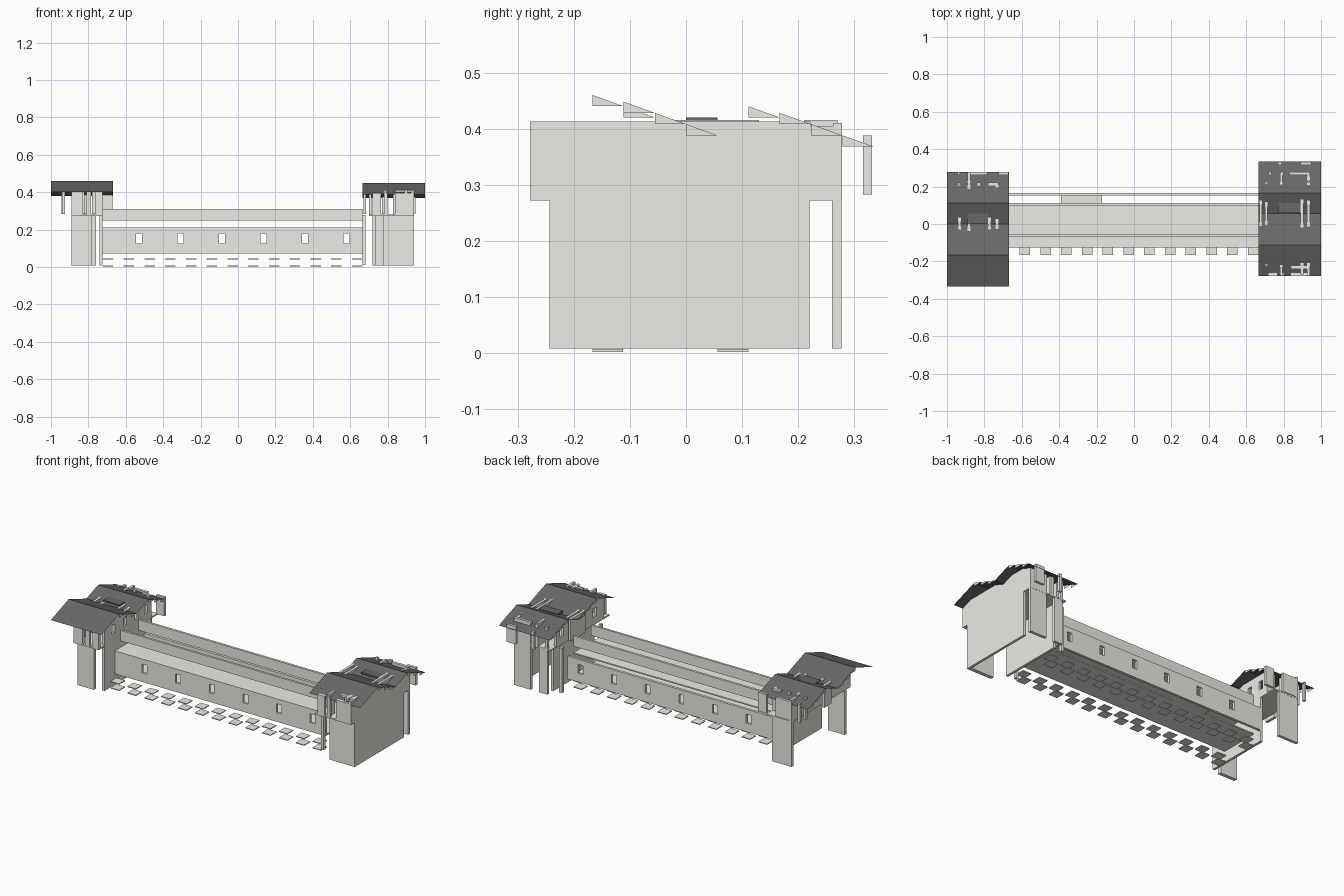
import bpy, bmesh

def material(name, colour):
    m = bpy.data.materials.new(name)
    m.diffuse_color = (*colour, 1)
    return m

STONE = material("pale_stone", (0.85, 0.83, 0.79))
SLATE = material("dark_slate", (0.14, 0.14, 0.14))

def add(name, me, mat):
    ob = bpy.data.objects.new(name, me)
    ob.data.materials.append(mat)
    bpy.context.collection.objects.link(ob)
    return ob

def mesh(name, verts, faces, mat):
    me = bpy.data.meshes.new(name)
    me.from_pydata(verts, [], faces)
    return add(name, me, mat)

def boxes(name, specs, mat=STONE):
    """One object from several (x0, x1, y0, y1, z0, z1) boxes."""
    bm = bmesh.new()
    for x0, x1, y0, y1, z0, z1 in specs:
        for v in bmesh.ops.create_cube(bm, size=1)["verts"]:
            v.co = (x1 if v.co.x > 0 else x0, y1 if v.co.y > 0 else y0, z1 if v.co.z > 0 else z0)
    me = bpy.data.meshes.new(name)
    bm.to_mesh(me)
    bm.free()
    return add(name, me, mat)

def windowed(a0, a1, z0, z1, centres, half, s0, s1):
    """Spans (a0, a1, z0, z1) of a wall with a row of windows."""
    out = [(a0, a1, z0, s0), (a0, a1, s1, z1)]
    start = a0
    for c in centres:
        out.append((start, c - half, s0, s1))
        start = c + half
    return out + [(start, a1, s0, s1)]

# Long bridge: windowed side walls, floors and raised rails
XL, XR = -0.725, 0.665
wins = [-0.53 + 0.222 * i for i in range(6)]
spans = windowed(XL, XR, 0.075, 0.21, wins, 0.016, 0.127, 0.18)
for nm, y0, y1 in (("front_wall", -0.125, -0.111), ("back_wall", 0.152, 0.167)):
    boxes(nm, [(a, b, y0, y1, c, d) for a, b, c, d in spans])
boxes("walkway_floor", [(XL, XR, -0.125, 0.111, 0.203, 0.21)])
boxes("lower_floor", [(XL, XR, -0.125, 0.111, 0.073, 0.08),
                      (-0.39, -0.17, 0.111, 0.155, 0.073, 0.08)])
boxes("rails", [(XL, XR, -0.069, -0.056, 0.248, 0.31),
                (XL, XR, 0.097, 0.111, 0.248, 0.31)])

# Rows of paving tiles under the bridge, two levels
boxes("paving_tiles", [(-0.723 + 0.111 * k, -0.667 + 0.111 * k, y, y + 0.055, z, z + 0.005)
                       for k in range(13) for y in (-0.167, 0.056) for z in (0.002, 0.04)])

# Roofs: folded thin sheets, with stepped gable wedges under the rear slopes
def roof(side, x0, x1, pts):
    v = [(x, y, z) for y, z in pts for x in (x0, x1)]
    f = [(2 * i, 2 * i + 1, 2 * i + 3, 2 * i + 2) for i in range(len(pts) - 1)]
    mesh(side + "_roof", v, f, SLATE)
    v, f = [], []
    for (ya, za), (yb, zb) in ((pts[1], pts[2]), (pts[3], pts[4])):
        dy, dz = (yb - ya) / 3, (zb - za) / 3
        for k in range(3):
            for x in (x0, x1):
                n = len(v)
                y, z = ya + dy * k, za + dz * k
                v += [(x, y, z), (x, y, z + dz), (x, y + dy, z + dz)]
                f.append((n, n + 1, n + 2))
    mesh(side + "_gable_wedges", v, f, STONE)

roof("left", -1, -0.667, [(-0.335, 0.40), (-0.167, 0.46), (0, 0.40), (0.111, 0.44), (0.278, 0.38)])
roof("right", 0.665, 1, [(-0.278, 0.388), (-0.111, 0.448), (0.056, 0.388), (0.167, 0.428), (0.335, 0.368)])

# Tower lower storeys
boxes("right_lower_walls", [(0.775, 0.94, -0.243, -0.222, 0.008, 0.277),
                            (0.925, 0.94, -0.222, 0.22, 0.008, 0.277),
                            (0.72, 0.735, -0.167, 0.22, 0.008, 0.277),
                            (0.72, 0.775, 0.26, 0.277, 0.008, 0.277),
                            (0.83, 0.94, 0.26, 0.277, 0.008, 0.277),
                            (0.665, 0.682, -0.167, -0.15, 0.01, 0.277),
                            (0.665, 0.682, 0.20, 0.22, 0.01, 0.277)])
boxes("left_lower_walls", [(-0.89, -0.78, -0.243, -0.222, 0.008, 0.277),
                           (-0.74, -0.725, -0.222, 0.167, 0.008, 0.277),
                           (-0.89, -0.76, 0.26, 0.277, 0.008, 0.277)])

# Tower upper storeys: floor, solid end wall, windowed inner wall
for side, outer, inner in (("right", 0.925, 0.70), ("left", -0.89, -0.74)):
    lo, hi = min(outer, inner), max(outer, inner) + 0.015
    boxes(side + "_upper_floor", [(lo, hi, -0.278, 0.278, 0.272, 0.28)])
    boxes(side + "_upper_end_wall", [(outer, outer + 0.015, -0.278, 0.222, 0.277, 0.413),
                                     (outer, outer + 0.015, 0.222, 0.278, 0.277, 0.405)])
    sp = windowed(-0.222, 0.222, 0.28, 0.41, [-0.14, -0.03, 0.08, 0.17], 0.015, 0.32, 0.37)
    boxes(side + "_upper_inner_wall", [(inner, inner + 0.015, a, b, c, d) for a, b, c, d in sp])

# Posts and panels that poke through the roofs
def posts(name, xs, y, z0, z1):
    boxes(name, [(a, b, y - 0.008, y + 0.008, z0, z1) for a, b in xs])

posts("left_front_posts", [(-0.89, -0.83), (-0.81, -0.785), (-0.765, -0.725)], -0.27, 0.28, 0.405)
posts("left_back_posts", [(-0.945, -0.93), (-0.88, -0.785), (-0.725, -0.67)], 0.27, 0.283, 0.395)
posts("left_inner_posts", [(-0.945, -0.93), (-0.84, -0.82), (-0.78, -0.725)], 0.214, 0.283, 0.413)
posts("right_front_posts", [(0.72, 0.765), (0.78, 0.80), (0.84, 0.94)], -0.27, 0.28, 0.395)
posts("right_back_posts", [(0.72, 0.735), (0.78, 0.80), (0.83, 0.94)], 0.27, 0.28, 0.41)
posts("right_outer_panels", [(0.77, 0.79), (0.89, 0.95)], 0.324, 0.283, 0.388)
boxes("cross_walls", [(0.89, 0.905, -0.27, -0.2, 0.283, 0.413), (0.84, 0.94, -0.24, -0.225, 0.283, 0.413),
                      (0.78, 0.795, -0.278, -0.22, 0.283, 0.413), (0.78, 0.795, 0.21, 0.27, 0.283, 0.415),
                      (0.89, 0.905, -0.05, 0.13, 0.283, 0.415), (0.67, 0.685, -0.01, 0.13, 0.283, 0.413),
                      (-0.94, -0.925, -0.03, 0.04, 0.283, 0.413), (-0.78, -0.765, -0.03, 0.04, 0.283, 0.413)])

# Small caps in the roof valleys
boxes("valley_caps", [(-0.89, -0.78, 0, 0.056, 0.414, 0.42), (0.77, 0.89, 0.06, 0.113, 0.402, 0.412)], SLATE)
